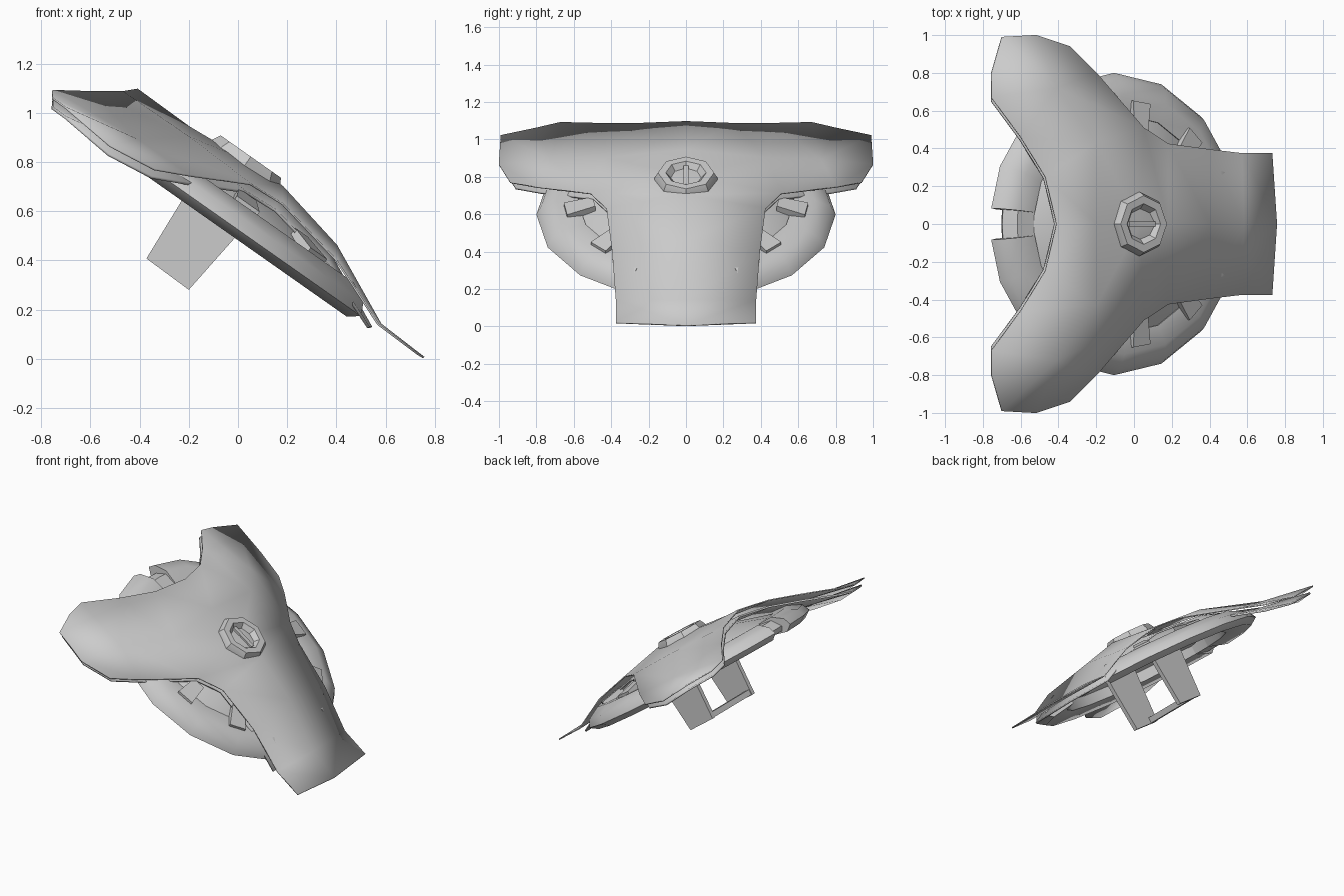
import bpy, bmesh, math
from mathutils import Matrix, Vector

if "Cube" in bpy.data.objects:
    bpy.data.objects.remove(bpy.data.objects["Cube"])

TILT = math.radians(35.1)
FRAME = Matrix.Translation((-0.125, 0, 0.57)) @ Matrix.Rotation(TILT, 4, 'Y')
NORMAL = Vector((math.sin(TILT), 0, math.cos(TILT)))


def make(name, verts, faces, matrix=FRAME, mirror=False, thick=0, smooth=40):
    me = bpy.data.meshes.new(name)
    me.from_pydata(verts, [], faces)
    bm = bmesh.new()
    bm.from_mesh(me)
    bmesh.ops.remove_doubles(bm, verts=bm.verts, dist=1e-5)
    bmesh.ops.recalc_face_normals(bm, faces=bm.faces)
    bm.to_mesh(me)
    bm.free()
    ob = bpy.data.objects.new(name, me)
    bpy.context.collection.objects.link(ob)
    ob.matrix_world = matrix
    if mirror:
        m = ob.modifiers.new("mirror", 'MIRROR')
        m.use_axis = (False, True, False)
        m.merge_threshold = 0.001
    if thick:
        s = ob.modifiers.new("thickness", 'SOLIDIFY')
        s.thickness = thick
        s.offset = 0
    bpy.ops.object.select_all(action='DESELECT')
    bpy.context.view_layer.objects.active = ob
    ob.select_set(True)
    bpy.ops.object.shade_smooth_by_angle(angle=math.radians(smooth))
    return ob


def sweep(name, profile, degrees, closed_profile=False, **kw):
    """Turn an (r, h) profile through the listed angles."""
    n = len(profile)
    verts = [(r * math.cos(math.radians(a)), r * math.sin(math.radians(a)), h)
             for a in degrees for r, h in profile]
    faces = [(i * n + j, i * n + (j + 1) % n, (i + 1) * n + (j + 1) % n, (i + 1) * n + j)
             for i in range(len(degrees) - 1) for j in range(n if closed_profile else n - 1)]
    if closed_profile and abs(degrees[-1] - degrees[0]) < 359:
        faces += [tuple(range(n)), tuple(range((len(degrees) - 1) * n, len(degrees) * n))]
    return make(name, verts, faces, **kw)


def prism(name, outline, y0, y1, **kw):
    """Extrude a (u, h) outline sideways."""
    n = len(outline)
    verts = [(u, y, h) for y in (y0, y1) for u, h in outline]
    faces = [tuple(range(n)), tuple(range(n, 2 * n))]
    faces += [(i, (i + 1) % n, n + (i + 1) % n, n + i) for i in range(n)]
    return make(name, verts, faces, **kw)


# three-armed cover: one half, mirrored
P = {
    'S0': (-.41, 0, 1.095), 'S1': (-.2, 0, .942), 'S2': (.03, 0, .805), 'S3': (.18, 0, .70),
    'S4': (.4, 0, .46), 'S5': (.58, 0, .14), 'S6': (.755, 0, .005),
    'R6': (.73, .375, .02), 'R5': (.57, .375, .14), 'R4': (.4, .395, .40), 'R3': (.18, .425, .63),
    'A': (.05, .51, .71), 'B': (-.2, .8, .745), 'C': (-.34, .94, .77), 'D': (-.52, 1, .865),
    'E': (-.7, .99, 1.02), 'F': (-.755, .8, 1.06), 'G': (-.755, .67, 1.09),
    'H': (-.6, .46, 1.085), 'I': (-.47, .25, 1.085),
    'M1': (-.2, .43, .90), 'M2': (-.41, .72, .89),
}
FACES = ["S6 R6 R5 S5", "S5 R5 R4 S4", "S4 R4 R3 S3", "S3 R3 A S2", "S2 A M1 S1", "S1 M1 I S0",
         "A B M2 M1", "M1 M2 H I", "B C D M2", "M2 D E F", "M2 F G H"]
keys = list(P)
quads = [tuple(keys.index(k) for k in f.split()) for f in FACES]
make("cover", [P[k] for k in keys], quads, Matrix(), mirror=True, thick=.008, smooth=60)

# inner layer under the cover, without the flared front tip
hub = Vector((.03, 0, .805))
inner = []
for k in keys:
    p = Vector(P[k])
    q = hub + (p - hub) * .97 - NORMAL * .04
    inner.append((q.x, p.y * .97, q.z))
make("cover_lining", inner, quads[1:], Matrix(), mirror=True, thick=.012, smooth=60)

# rounded rim, open at the front arm and notched at the rear
rim = [(.58, .03), (.75, 0), (.8, .035), (.775, .085), (.69, .13), (.58, .125)]
sweep("rim", rim, [22.5 * i for i in range(1, 8)] + [174], True, mirror=True, smooth=50)
link = [(.58, .03), (.72, .02), (.735, .05), (.68, .11), (.58, .12)]
sweep("rim_link", link, [173, 180, 187], True)

# body dome inside the rim
sweep("body", [(.62, .06), (.57, .12), (.3, .2), (0, .215)],
      [22.5 * i for i in range(17)], thick=.012, smooth=60)

# teeth lapping over the rim in the side openings
for i, a in enumerate((46, 81)):
    tooth = [(.5, .1), (.655, .1), (.655, .145), (.5, .175)]
    sweep(f"rim_tooth_{i}", tooth, [a - 5, a + 5], True, mirror=True)

# octagonal hub with a dished centre and slot bar
hub_profile = [(.172, .25), (.168, .275), (.15, .308), (.108, .308), (.075, .268), (0, .258)]
sweep("hub", hub_profile, [45 * i for i in range(9)], smooth=35)
prism("hub_bar", [(-.085, .26), (.085, .26), (.085, .295), (-.085, .295)], -.014, .014)

# grip: two tapered brackets and a bar
bracket = [(-.14, .16), (.15, .16), (.137, 0), (.105, -.28), (-.109, -.275), (-.127, 0)]
prism("grip_bracket", bracket, .205, .235, mirror=True)
prism("grip_bar", [(-.105, -.272), (-.045, -.274), (-.045, -.235), (-.105, -.235)], -.21, .21)
